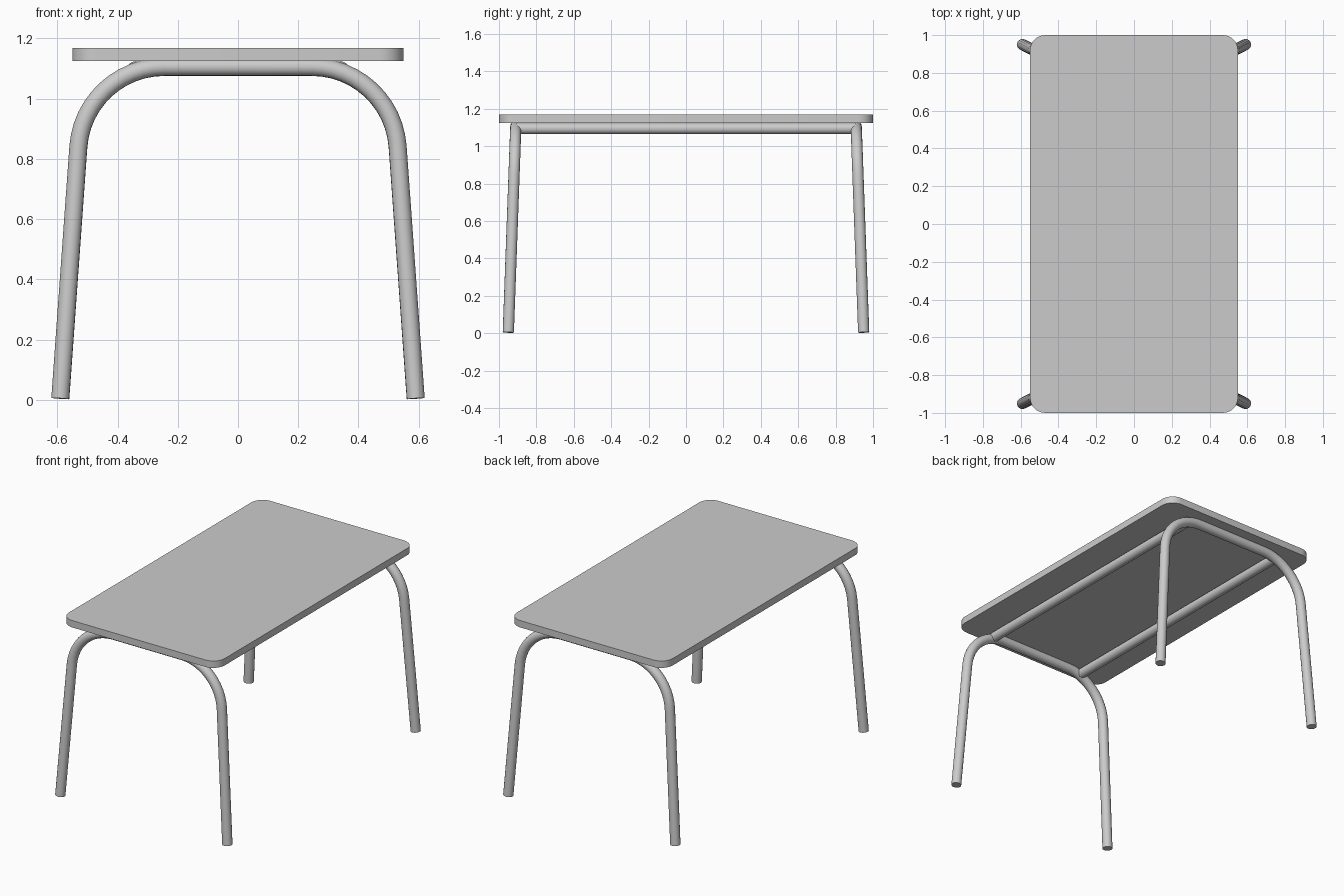
import bpy, bmesh
from math import sin, cos, pi
from mathutils import Vector

if "Cube" in bpy.data.objects:
    bpy.data.objects.remove(bpy.data.objects["Cube"])

TUBE_R = 0.03


def finish(obj):
    bpy.ops.object.select_all(action='DESELECT')
    obj.select_set(True)
    bpy.context.view_layer.objects.active = obj
    bpy.ops.object.shade_smooth_by_angle(angle=0.6)


def tube(name, points):
    # Capped round tube along a path
    curve = bpy.data.curves.new(name, 'CURVE')
    curve.dimensions = '3D'
    curve.bevel_depth = TUBE_R
    curve.bevel_resolution = 6
    curve.use_fill_caps = True
    spline = curve.splines.new('POLY')
    spline.points.add(len(points) - 1)
    for p, co in zip(spline.points, points):
        p.co = (*co, 1)
    obj = bpy.data.objects.new(name, curve)
    bpy.context.collection.objects.link(obj)
    bpy.ops.object.select_all(action='DESELECT')
    obj.select_set(True)
    bpy.context.view_layer.objects.active = obj
    bpy.ops.object.convert(target='MESH')
    finish(bpy.context.view_layer.objects.active)


def fillet(a, corner, b, radius, steps):
    # Arc points rounding the corner of the path a-corner-b
    u, v = (a - corner).normalized(), (b - corner).normalized()
    half = u.angle(v) / 2
    center = corner + (u + v).normalized() * radius / sin(half)
    w = (corner - center).normalized()
    side = (u - v).normalized()
    span = pi / 2 - half
    angles = [span * (1 - 2 * i / steps) for i in range(steps + 1)]
    return [center + radius * (w * cos(t) + side * sin(t)) for t in angles]


# Table top: slab with rounded corners
bm = bmesh.new()
hx, hy, r, n = 0.55, 1.0, 0.08, 8
verts = []
for k, (sx, sy) in enumerate([(1, 1), (-1, 1), (-1, -1), (1, -1)]):
    for i in range(n + 1):
        t = (k + i / n) * pi / 2
        verts.append(bm.verts.new((sx * (hx - r) + r * cos(t),
                                   sy * (hy - r) + r * sin(t), 1.124)))
face = bm.faces.new(verts)
ext = bmesh.ops.extrude_face_region(bm, geom=[face])
bmesh.ops.translate(bm, vec=(0, 0, 0.044),
                    verts=[g for g in ext['geom'] if isinstance(g, bmesh.types.BMVert)])
bmesh.ops.recalc_face_normals(bm, faces=bm.faces)
mesh = bpy.data.meshes.new("table_top")
bm.to_mesh(mesh)
bm.free()
top = bpy.data.objects.new("table_top", mesh)
bpy.context.collection.objects.link(top)
finish(top)

# Bent tube leg frames at both ends
for name, s in (("front_leg_frame", -1), ("back_leg_frame", 1)):
    foot = Vector((0.59, s * 0.95, 0.004))
    knee = Vector((0.511, s * 0.91, 1.105))
    arc = fillet(foot, knee, Vector((0, s * 0.91, 1.105)), 0.285, 12)
    half = [foot] + arc
    tube(name, half + [Vector((-p.x, p.y, p.z)) for p in reversed(half)])

# Long rails under the top
for name, s in (("left_rail", -1), ("right_rail", 1)):
    tube(name, [Vector((s * 0.34, -0.91, 1.094)), Vector((s * 0.34, 0.91, 1.094))])
